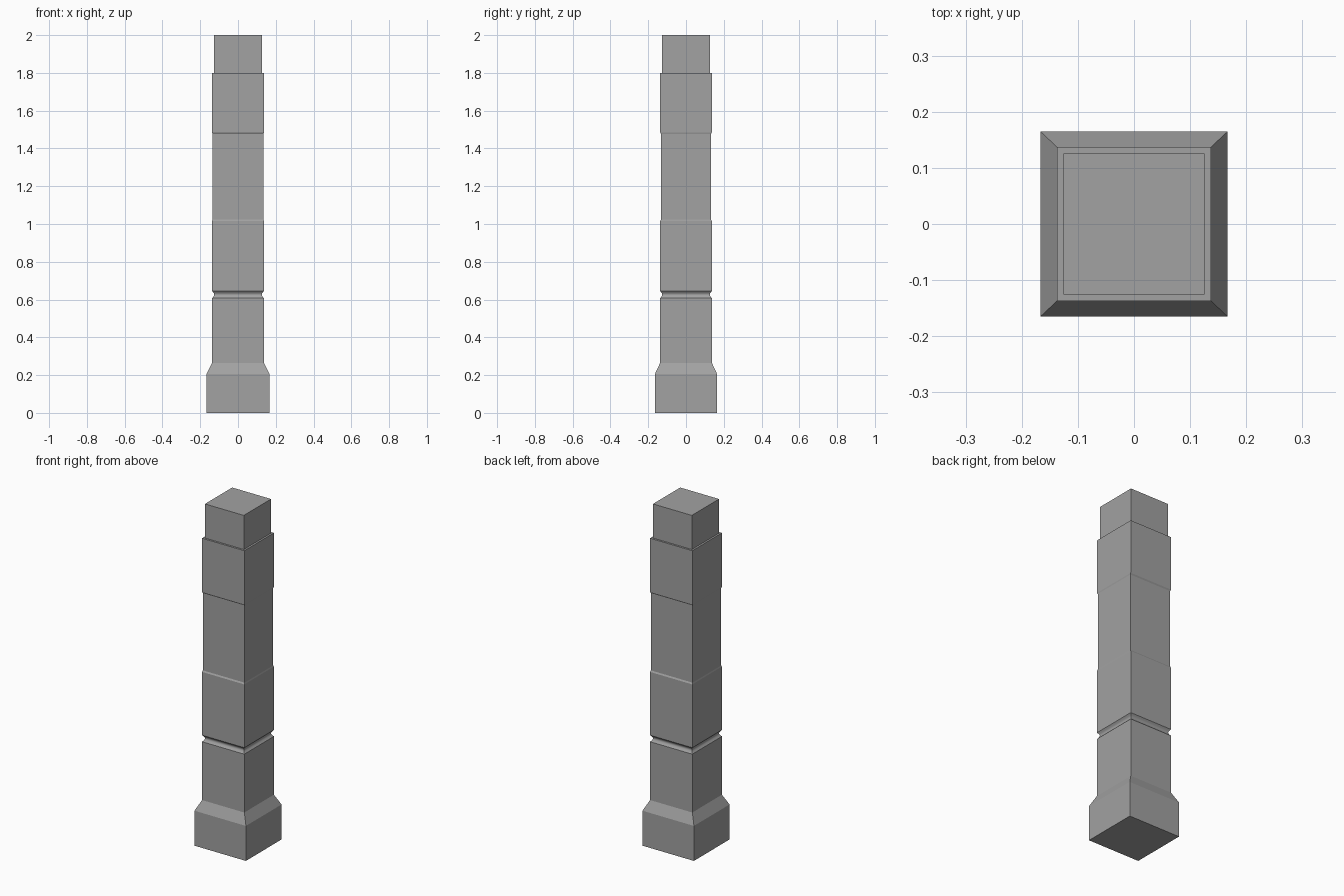
import bpy
import bmesh
import math

cube = bpy.data.objects.get("Cube")
if cube:
    bpy.data.objects.remove(cube, do_unlink=True)

stone = bpy.data.materials.new("grey_stone")
stone.use_nodes = True
GREY = (0.36, 0.36, 0.36, 1)
stone.diffuse_color = GREY
stone.node_tree.nodes["Principled BSDF"].inputs["Base Color"].default_value = GREY


def loft(name, levels, bottom=False, top=False):
    """Join rectangles (half width, half depth, height) into a square tube."""
    bm = bmesh.new()
    rings = [[bm.verts.new((sx * w, sy * d, z))
              for sx, sy in ((-1, -1), (1, -1), (1, 1), (-1, 1))]
             for w, d, z in levels]
    for low, high in zip(rings, rings[1:]):
        for i in range(4):
            j = (i + 1) % 4
            bm.faces.new((low[i], low[j], high[j], high[i]))
    if bottom:
        bm.faces.new(rings[0][::-1])
    if top:
        bm.faces.new(rings[-1])
    mesh = bpy.data.meshes.new(name)
    bm.to_mesh(mesh)
    bm.free()
    mesh.materials.append(stone)
    obj = bpy.data.objects.new(name, mesh)
    bpy.context.collection.objects.link(obj)
    return obj


W, D = 0.137, 0.137          # shaft half sizes
NECK_W, NECK_D = 0.135, 0.132  # recessed middle shaft
TIP = 0.126

# Plinth with sloped shoulder
loft("plinth", [(0.167, 0.165, 0), (0.167, 0.165, 0.205), (W, D, 0.265)], bottom=True)

# Lower shaft
loft("lower_shaft", [(W, D, 0.265), (W, D, 0.607)])

# Rounded groove
STEPS = 8
groove = []
for i in range(STEPS + 1):
    t = i / STEPS
    inset = 0.011 * math.sin(math.pi * t)
    groove.append((W - inset, D - inset, 0.607 + 0.038 * t))
groove_obj = loft("groove", groove)
for poly in groove_obj.data.polygons:
    poly.use_smooth = True
for edge in groove_obj.data.edges:
    a, b = (groove_obj.data.vertices[v].co for v in edge.vertices)
    edge.use_edge_sharp = abs(a.z - b.z) > 0.001   # keep the four corners crisp

# Middle block with a narrow ledge on top
loft("middle_block", [(W, D, 0.645), (W, D, 1.016), (NECK_W, NECK_D, 1.024)])

# Recessed upper shaft
loft("upper_shaft", [(NECK_W, NECK_D, 1.024), (NECK_W, NECK_D, 1.477)])

# Upper block, closing inwards to the tip
loft("upper_block", [(NECK_W, NECK_D, 1.477), (W, D, 1.485),
                     (W, D, 1.8), (TIP, TIP, 1.8)])

# Top block
loft("top_block", [(TIP, TIP, 1.8), (TIP, TIP, 2.0)], top=True)
